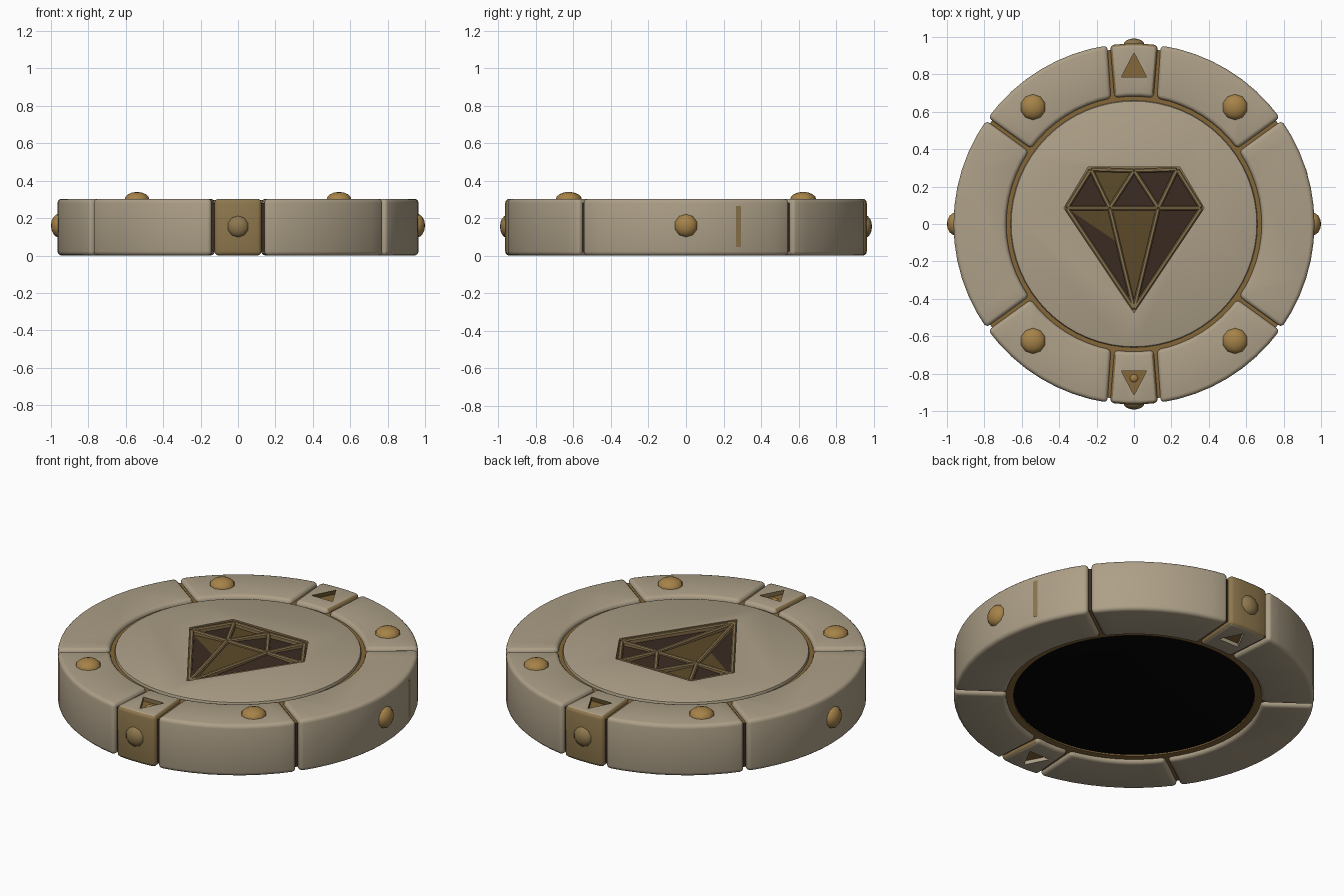
import bpy, bmesh, math
from math import radians, cos, sin, pi
from mathutils import Vector

if "Cube" in bpy.data.objects:
    bpy.data.objects.remove(bpy.data.objects["Cube"])


def material(name, rgb):
    m = bpy.data.materials.new(name)
    m.diffuse_color = (*rgb, 1)
    m.use_nodes = True
    m.node_tree.nodes["Principled BSDF"].inputs["Base Color"].default_value = m.diffuse_color
    return m


STONE = material("sandstone", (0.42, 0.35, 0.245))
GOLD = material("gold", (0.38, 0.225, 0.065))
OLD_GOLD = material("old gold", (0.27, 0.185, 0.075))
GROOVE = material("groove bronze", (0.23, 0.135, 0.04))
RIDGE = material("gem ridge tan", (0.25, 0.17, 0.075))
OLIVE = material("gem olive brown", (0.105, 0.068, 0.022))
DARK = material("gem dark brown", (0.042, 0.024, 0.016))
BLACK = material("underside black", (0.001, 0.001, 0.001))


def make(name, bm, *mats):
    bmesh.ops.recalc_face_normals(bm, faces=bm.faces)
    me = bpy.data.meshes.new(name)
    bm.to_mesh(me)
    bm.free()
    ob = bpy.data.objects.new(name, me)
    bpy.context.collection.objects.link(ob)
    for m in mats:
        me.materials.append(m)
    return ob


def activate(ob):
    bpy.ops.object.select_all(action='DESELECT')
    ob.select_set(True)
    bpy.context.view_layer.objects.active = ob


def smooth(ob, deg=40):
    activate(ob)
    bpy.ops.object.shade_smooth_by_angle(angle=radians(deg))


def prism(name, pts, z0, z1, *mats):
    """Extrude a plan outline between two heights."""
    bm = bmesh.new()
    f = bm.faces.new([bm.verts.new((x, y, z0)) for x, y in pts])
    r = bmesh.ops.extrude_face_region(bm, geom=[f])
    for v in r["geom"]:
        if isinstance(v, bmesh.types.BMVert):
            v.co.z = z1
    return make(name, bm, *mats)


def bevel(ob, width, segments=3):
    mod = ob.modifiers.new("round_edges", 'BEVEL')
    mod.width, mod.segments = width, segments
    mod.limit_method, mod.angle_limit = 'ANGLE', radians(40)
    activate(ob)
    bpy.ops.object.modifier_apply(modifier=mod.name)


def carve(ob, pts, z0, z1, mat):
    """Cut a recess whose walls and floor take the given material."""
    cutter = prism("recess_cutter", pts, z0, z1, mat)
    cutter.hide_render = True
    mod = ob.modifiers.new("recess", 'BOOLEAN')
    mod.operation, mod.object, mod.solver = 'DIFFERENCE', cutter, 'EXACT'
    mod.material_mode = 'TRANSFER'
    activate(ob)
    bpy.ops.object.modifier_apply(modifier=mod.name)
    bpy.data.objects.remove(cutter)


def arc(r, a0, a1, n):
    return [(r * cos(radians(a0 + (a1 - a0) * i / n)),
             r * sin(radians(a0 + (a1 - a0) * i / n))) for i in range(n + 1)]


def block(name, outer, inner, n, mats):
    pts = arc(0.965, *outer, n) + arc(0.683, inner[1], inner[0], n)
    ob = prism(name, pts, 0, 0.303, *mats)
    bevel(ob, 0.022)
    return ob


def stud(name, pos, axis, r, h, mat):
    """Low dome, half buried, pointing along axis."""
    bm = bmesh.new()
    bmesh.ops.create_uvsphere(bm, u_segments=10, v_segments=8, radius=1)
    for v in bm.verts:
        v.co = Vector((v.co.x * r, v.co.y * r, v.co.z * h))
    ob = make(name, bm, mat)
    ob.location = pos
    ob.rotation_euler = Vector(axis).to_track_quat('Z', 'Y').to_euler()
    smooth(ob, 50)


# Rim: two side blocks and four corner blocks
for name, mid in (("right_rim_block", 0), ("left_rim_block", 180)):
    smooth(block(name, (mid - 35, mid + 35), (mid - 34.6, mid + 34.6), 12, [STONE]))
for i, name in enumerate(("back_right", "back_left", "front_left", "front_right")):
    o, n = (36.1, 81.5), (36.2, 79.6)
    if i in (1, 2):
        o, n = [180 - a for a in o], [180 - a for a in n]
    if i in (2, 3):
        o, n = [-a for a in o], [-a for a in n]
    smooth(block(name + "_rim_block", o, n, 8, [STONE]))

# Key blocks at front and back, gold outer face, triangle recess above and below
for name, s in (("back_key_block", 1), ("front_key_block", -1)):
    ob = block(name, (s * 90 - 7.6, s * 90 + 7.6), (s * 90 - 8.8, s * 90 + 8.8), 3,
               [STONE, OLD_GOLD])
    for p in ob.data.polygons:
        if p.normal.y * s > 0.6 or (abs(p.normal.x) > 0.6 and p.center.y * s > 0.8):
            p.material_index = 1
    tri = [(-0.068, s * 0.785), (0.068, s * 0.785), (0, s * 0.915)]
    carve(ob, tri, 0.262, 0.4, RIDGE if s < 0 else OLIVE)
    carve(ob, tri, -0.1, 0.04, STONE)
    smooth(ob)
    # dark floor plate of the triangle
    prism(name + "_triangle_floor", [(x * 0.8, s * 0.83 + (y - s * 0.83) * 0.8) for x, y in tri],
          0.261, 0.267, OLIVE)
    stud(name + "_boss", (0, s * 0.955, 0.155), (0, s, 0), 0.06, 0.037, OLD_GOLD)
stud("front_triangle_bead", (0, -0.825, 0.268), (0, 0, 1), 0.026, 0.022, GOLD)

# Bronze core ring seen through the joints and the inner groove
bm = bmesh.new()
prof = [(0.645, 0.022), (0.94, 0.022), (0.94, 0.28), (0.645, 0.28)]
N = 64
rings = [[bm.verts.new((r * cos(2 * pi * i / N), r * sin(2 * pi * i / N), z)) for r, z in prof]
         for i in range(N)]
for i in range(N):
    a, b = rings[i], rings[(i + 1) % N]
    for j in range(4):
        k = (j + 1) % 4
        bm.faces.new((a[j], b[j], b[k], a[k]))
core = make("bronze_core_ring", bm, GROOVE, DARK)
for p in core.data.polygons:
    if math.hypot(p.center.x, p.center.y) > 0.9:
        p.material_index = 1
smooth(core)

# Centre disc with black underside and gem shaped recess
disc = prism("centre_disc", arc(0.66, 0, 360 - 360 / N, N - 1), 0.03, 0.298, STONE, BLACK)
bevel(disc, 0.012, 2)
for p in disc.data.polygons:
    if p.normal.z < -0.9:
        p.material_index = 1
outline = [(-0.245, 0.305), (0.245, 0.305), (0.375, 0.085), (0, -0.475), (-0.375, 0.085)]
carve(disc, outline, 0.255, 0.4, RIDGE)
smooth(disc)

# Gem facets
P = {"tl": (-0.23, 0.292), "tm": (0, 0.285), "tr": (0.23, 0.292),
     "l": (-0.36, 0.085), "ml": (-0.13, 0.085), "mr": (0.13, 0.085), "r": (0.36, 0.085),
     "b": (0, -0.455), "hl": (-0.2, -0.155), "hm": (-0.085, -0.1)}
HIGH = {"ml": 0.28, "mr": 0.28, "hm": 0.275}
facets = [("l", "ml", "tl", 1), ("tl", "ml", "tm", 0), ("ml", "mr", "tm", 1),
          ("tm", "mr", "tr", 1), ("mr", "r", "tr", 1), ("ml", "b", "mr", 0),
          ("mr", "b", "r", 1), ("l", "hl", "hm", 1), ("l", "hm", "ml", 0),
          ("hl", "b", "hm", 1)]
bm = bmesh.new()
for *keys, mi in facets:
    vs = [bm.verts.new((*P[k], HIGH.get(k, 0.268))) for k in keys]
    bm.faces.new(vs).material_index = mi
for f in bm.faces:
    f.normal_update()
    if f.normal.z < 0:
        f.normal_flip()
me = bpy.data.meshes.new("gem_facets")
bm.to_mesh(me)
bm.free()
me.materials.append(OLIVE)
me.materials.append(DARK)
bpy.context.collection.objects.link(bpy.data.objects.new("gem_facets", me))


# Raised ridges between the facets
def ridge(a, b, w):
    a, b = Vector(P[a]), Vector(P[b])
    d = (b - a).normalized()
    n = Vector((-d.y, d.x)) * w / 2
    ob = prism("gem_ridge", [a + n, a - n, b - n, b + n], 0.256, 0.294, RIDGE)
    bevel(ob, 0.006, 1)


for a, b in ("tl tm", "tm tr", "tl l", "tr r", "l ml", "ml mr", "mr r", "l b", "r b",
             "tl ml", "ml tm", "tm mr", "mr tr", "ml b", "mr b"
             ) and [e.split() for e in ("tl tm", "tm tr", "tl l", "tr r", "l ml", "ml mr",
                                        "mr r", "l b", "r b", "tl ml", "ml tm", "tm mr",
                                        "mr tr", "ml b", "mr b")]:
    ridge(a, b, 0.024)

# Gold studs on the top of the corner blocks and on both sides
for sx in (1, -1):
    for sy in (1, -1):
        stud("top_stud", (sx * 0.54, sy * 0.625, 0.298), (0, 0, 1), 0.07, 0.042, GOLD)
    stud("side_stud", (sx * 0.955, 0, 0.16), (sx, 0, 0), 0.064, 0.045, GOLD)

# Worn gold streak on the right side
bm = bmesh.new()
bmesh.ops.create_cube(bm, size=1)
for v in bm.verts:
    v.co = Vector((v.co.x * 0.008, v.co.y * 0.028, v.co.z * 0.22))
streak = make("right_side_streak", bm, OLD_GOLD)
a = math.asin(0.28 / 0.965)
streak.location = (0.9615 * cos(a), 0.9615 * sin(a), 0.155)
streak.rotation_euler.z = a
